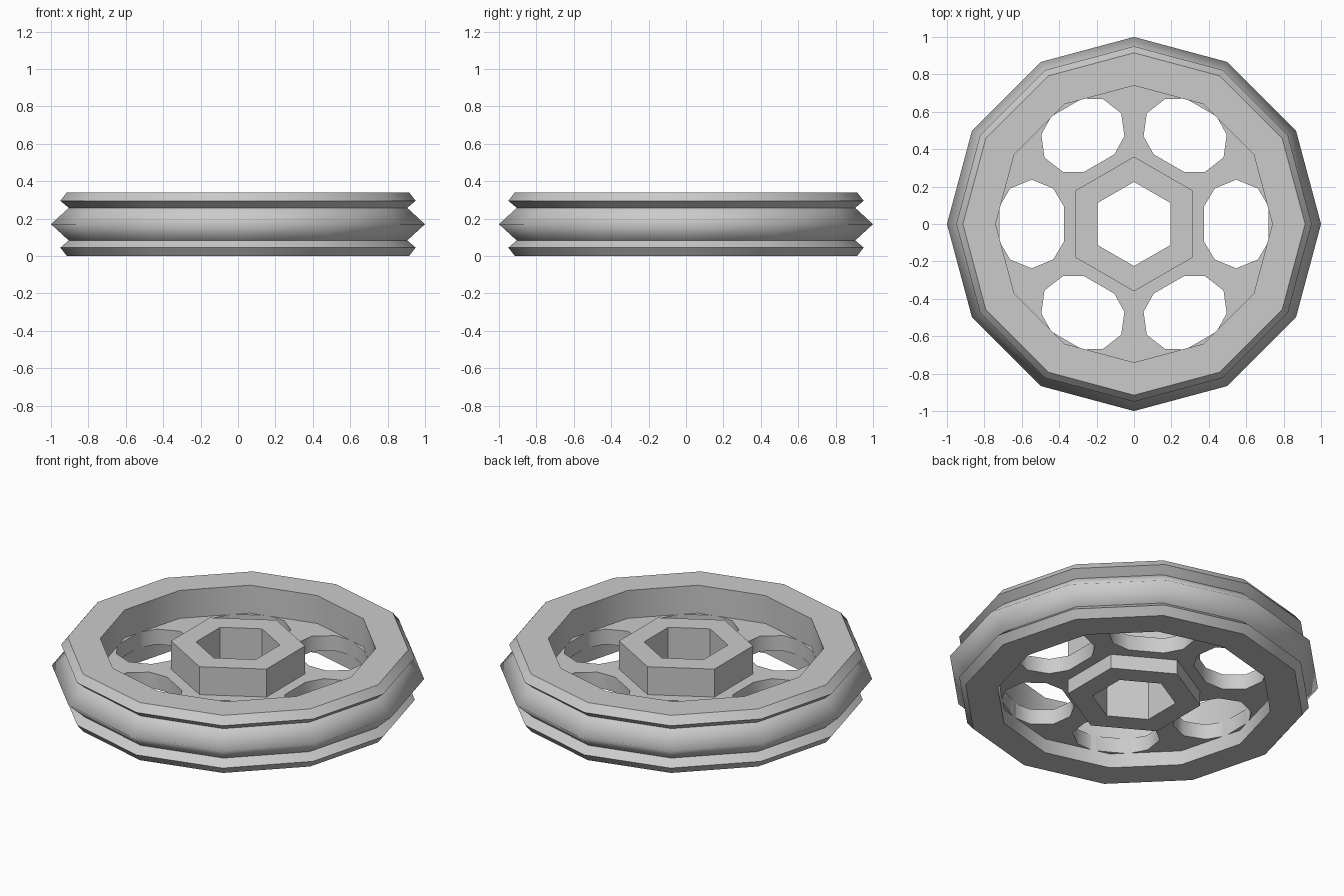
import bpy, bmesh, math
from mathutils import Matrix, Vector

cube = bpy.data.objects.get("Cube")
if cube:
    bpy.data.objects.remove(cube, do_unlink=True)

grey = bpy.data.materials.new("plain grey")
grey.use_nodes = True
GREY = (0.6, 0.6, 0.6, 1)
grey.diffuse_color = GREY
grey.node_tree.nodes["Principled BSDF"].inputs["Base Color"].default_value = GREY


def make_object(name, bm):
    bmesh.ops.recalc_face_normals(bm, faces=bm.faces[:])
    mesh = bpy.data.meshes.new(name)
    bm.to_mesh(mesh)
    bm.free()
    mesh.materials.append(grey)
    obj = bpy.data.objects.new(name, mesh)
    bpy.context.collection.objects.link(obj)
    return obj


def lathe(name, profile, sides):
    """Turn a closed (radius, height) profile around z, first corner on +y."""
    bm = bmesh.new()
    rings = []
    for i in range(sides):
        a = math.pi / 2 + math.tau * i / sides
        rings.append([bm.verts.new((r * math.cos(a), r * math.sin(a), z))
                      for r, z in profile])
    n = len(profile)
    for i in range(sides):
        a, b = rings[i], rings[(i + 1) % sides]
        for j in range(n):
            k = (j + 1) % n
            bm.faces.new((a[j], b[j], b[k], a[k]))
    return make_object(name, bm)


def smooth(obj, degrees):
    bpy.ops.object.select_all(action="DESELECT")
    obj.select_set(True)
    bpy.context.view_layer.objects.active = obj
    bpy.ops.object.shade_smooth_by_angle(angle=math.radians(degrees))


HEIGHT = 0.34
MID = HEIGHT / 2

# Rim: lower half of the outer profile mirrored about the pointed ridge
lower = [(0.74, 0), (0.915, 0), (0.95, 0.045), (0.905, 0.083)]
upper = [(r, HEIGHT - z) for r, z in reversed(lower)]
rim = lathe("rim", lower + [(1.0, MID)] + upper, 12)
smooth(rim, 35)

# Soft ridge around the widest part of the rim
for edge in rim.data.edges:
    if all(abs(rim.data.vertices[v].co.z - MID) < 0.001 for v in edge.vertices):
        edge.use_edge_sharp = False

# Hub: hexagonal tube
hub = lathe("hub", [(0.225, 0), (0.36, 0), (0.36, HEIGHT), (0.225, HEIGHT)], 6)
smooth(hub, 35)

# Web disc between hub and rim
web = lathe("web_disc", [(0.29, 0.085), (0.78, 0.085), (0.78, 0.175), (0.29, 0.175)], 12)

# Ten-sided cutters for the six holes
quarter = [(0.172, 0.095), (0.115, 0.19)]
outline = quarter + [(0, 0.237)] + [(-x, y) for x, y in reversed(quarter)]
outline += [(-x, -y) for x, y in outline]
bm = bmesh.new()
for i in range(6):
    turn = Matrix.Rotation(math.tau * i / 6, 4, "Z")
    loop = [bm.verts.new(turn @ Vector((0.547 + x, y, -0.1))) for x, y in outline]
    face = bm.faces.new(loop)
    grown = bmesh.ops.extrude_face_region(bm, geom=[face])["geom"]
    bmesh.ops.translate(bm, vec=(0, 0, 0.6),
                        verts=[g for g in grown if isinstance(g, bmesh.types.BMVert)])
cutter = make_object("hole_cutter", bm)
cutter.hide_render = True

cut = web.modifiers.new("holes", "BOOLEAN")
cut.operation = "DIFFERENCE"
cut.solver = "EXACT"
cut.object = cutter
bpy.ops.object.select_all(action="DESELECT")
web.select_set(True)
bpy.context.view_layer.objects.active = web
bpy.ops.object.modifier_apply(modifier=cut.name)
bpy.data.objects.remove(cutter, do_unlink=True)
smooth(web, 50)
